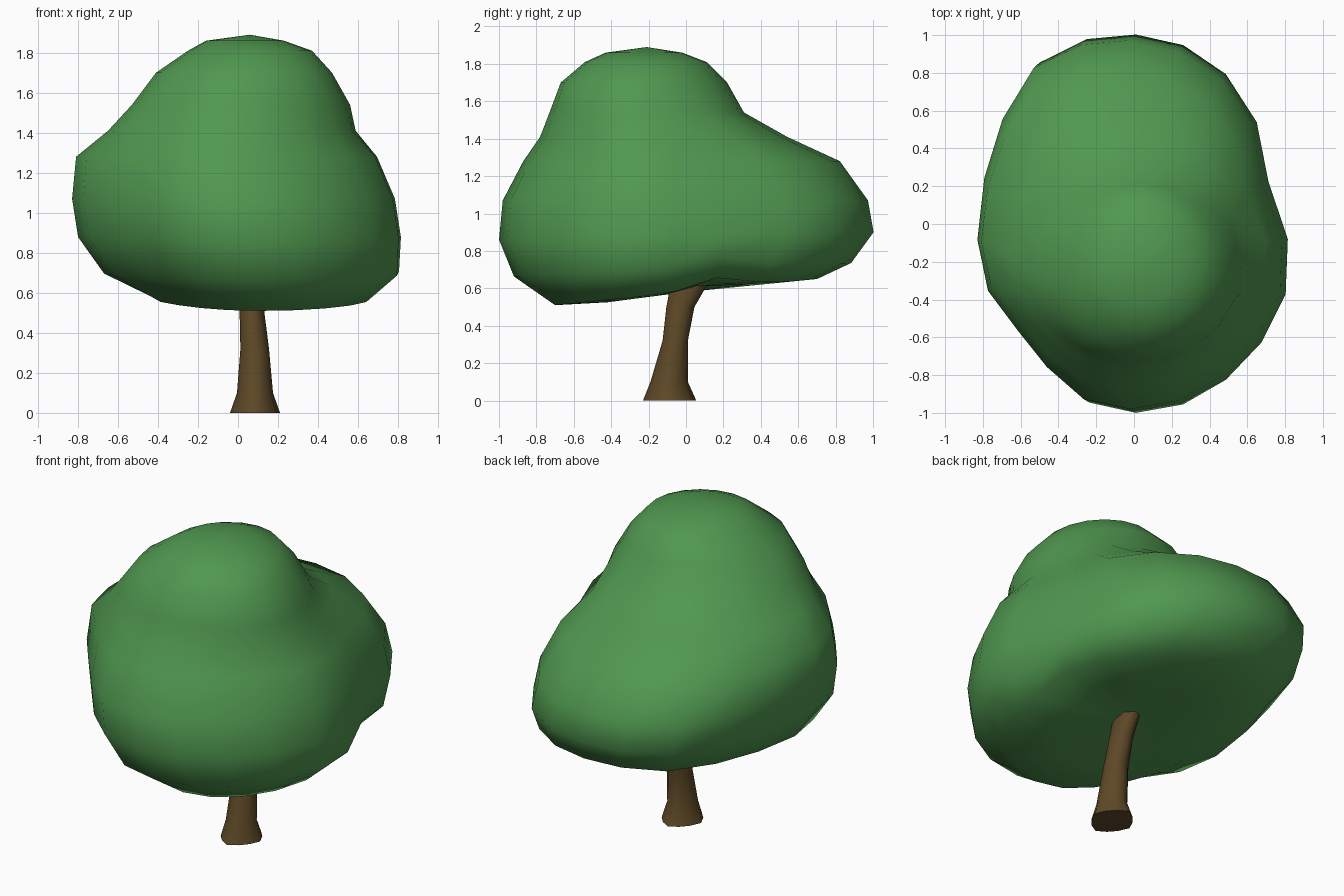
import bpy
import bmesh
from math import sin, cos, pi, exp

cube = bpy.data.objects.get("Cube")
if cube:
    bpy.data.objects.remove(cube, do_unlink=True)


def make_material(name, rgb):
    mat = bpy.data.materials.new(name)
    mat.use_nodes = True
    mat.diffuse_color = (*rgb, 1)
    bsdf = mat.node_tree.nodes["Principled BSDF"]
    bsdf.inputs["Base Color"].default_value = (*rgb, 1)
    bsdf.inputs["Roughness"].default_value = 0.9
    return mat


def bump(angle, centre, width):
    """Smooth bump of height one around an angle."""
    d = (angle - centre + pi) % (2 * pi) - pi
    return exp(-(d / width) ** 2)


def loft(name, rings, bottom, top, mat):
    """Skin stacked rings of points and close both ends with fans."""
    bm = bmesh.new()
    loops = [[bm.verts.new(p) for p in ring] for ring in rings]
    n = len(loops[0])
    low, high = bm.verts.new(bottom), bm.verts.new(top)
    for i in range(n):
        j = (i + 1) % n
        for a, b in zip(loops, loops[1:]):
            bm.faces.new((a[i], a[j], b[j], b[i]))
        bm.faces.new((low, loops[0][j], loops[0][i]))
        bm.faces.new((high, loops[-1][i], loops[-1][j]))
    bmesh.ops.recalc_face_normals(bm, faces=bm.faces)
    mesh = bpy.data.meshes.new(name)
    bm.to_mesh(mesh)
    bm.free()
    mesh.materials.append(mat)
    obj = bpy.data.objects.new(name, mesh)
    bpy.context.collection.objects.link(obj)
    bpy.ops.object.select_all(action='DESELECT')
    obj.select_set(True)
    bpy.context.view_layer.objects.active = obj
    bpy.ops.object.shade_smooth_by_angle(angle=pi / 3)
    return obj


def crown_ring(z, x0, x1, y0, y1, tilt, lobes):
    """Oval with separate half widths, leaning upward to the back."""
    cx, cy = (x0 + x1) / 2, y0 * 0.54 + y1 * 0.46
    points = []
    for i in range(20):
        a = 2 * pi * i / 20
        notch = bump(a, 0.34, 0.25)
        r = 1 + lobes * (0.07 * bump(a, 2.2, 0.35) - 0.1 * bump(a, -2.4, 0.35)
                         + 0.03 * bump(a, -0.36, 0.3) - 0.09 * notch)
        x = cx + (x1 - x0) / 2 * cos(a) * r
        y = cy + (y1 - cy if sin(a) > 0 else cy - y0) * sin(a) * r
        lift = 0.06 * notch if 0.55 < z < 0.8 else 0
        points.append((x, y, z + tilt * y + lift))
    return points


# Leafy crown: a tall front dome that spreads into a lower back lobe
crown_rows = [
    (0.58, -0.20, 0.38, -0.42, 0.40, 0.13, 0),
    (0.58, -0.42, 0.66, -0.70, 0.70, 0.10, 0.5),
    (0.70, -0.67, 0.81, -0.92, 0.88, 0.04, 1),
    (0.88, -0.80, 0.82, -1.00, 1.00, 0.02, 1),
    (1.07, -0.83, 0.79, -0.98, 0.97, 0, 1),
    (1.28, -0.81, 0.70, -0.87, 0.82, 0, 1),
    (1.41, -0.65, 0.59, -0.78, 0.54, 0, 0.5),
    (1.54, -0.53, 0.56, -0.73, 0.31, 0, 0),
    (1.70, -0.41, 0.47, -0.67, 0.22, 0, 0),
    (1.81, -0.25, 0.37, -0.54, 0.11, 0, 0),
    (1.86, -0.16, 0.23, -0.43, -0.02, 0, 0),
]
loft("crown", [crown_ring(*row) for row in crown_rows],
     (0.08, 0.05, 0.61), (0.06, -0.21, 1.89),
     make_material("leaf green", (0.08, 0.31, 0.08)))


def trunk_ring(z, x0, x1, y0, y1, flare):
    """Oval whose edge swells into root ridges near the ground."""
    points = []
    for i in range(12):
        a = 2 * pi * i / 12
        r = 1 - flare * (1 - cos(4 * a)) / 2
        points.append(((x0 + x1) / 2 + (x1 - x0) / 2 * cos(a) * r,
                       (y0 + y1) / 2 + (y1 - y0) / 2 * sin(a) * r, z))
    return points


# Trunk: flared root foot, leaning back as it enters the crown
trunk_rows = [
    (0, -0.04, 0.21, -0.23, 0.055, 0.15),
    (0.10, -0.005, 0.175, -0.19, 0.01, 0.1),
    (0.32, 0.012, 0.155, -0.125, 0.01, 0),
    (0.50, 0.008, 0.132, -0.105, 0.045, 0),
    (0.63, 0.01, 0.13, -0.08, 0.12, 0),
    (0.75, 0.02, 0.12, -0.02, 0.15, 0),
]
loft("trunk", [trunk_ring(*row) for row in trunk_rows],
     (0.085, -0.09, 0), (0.07, 0.07, 0.76),
     make_material("bark brown", (0.11, 0.065, 0.02)))
